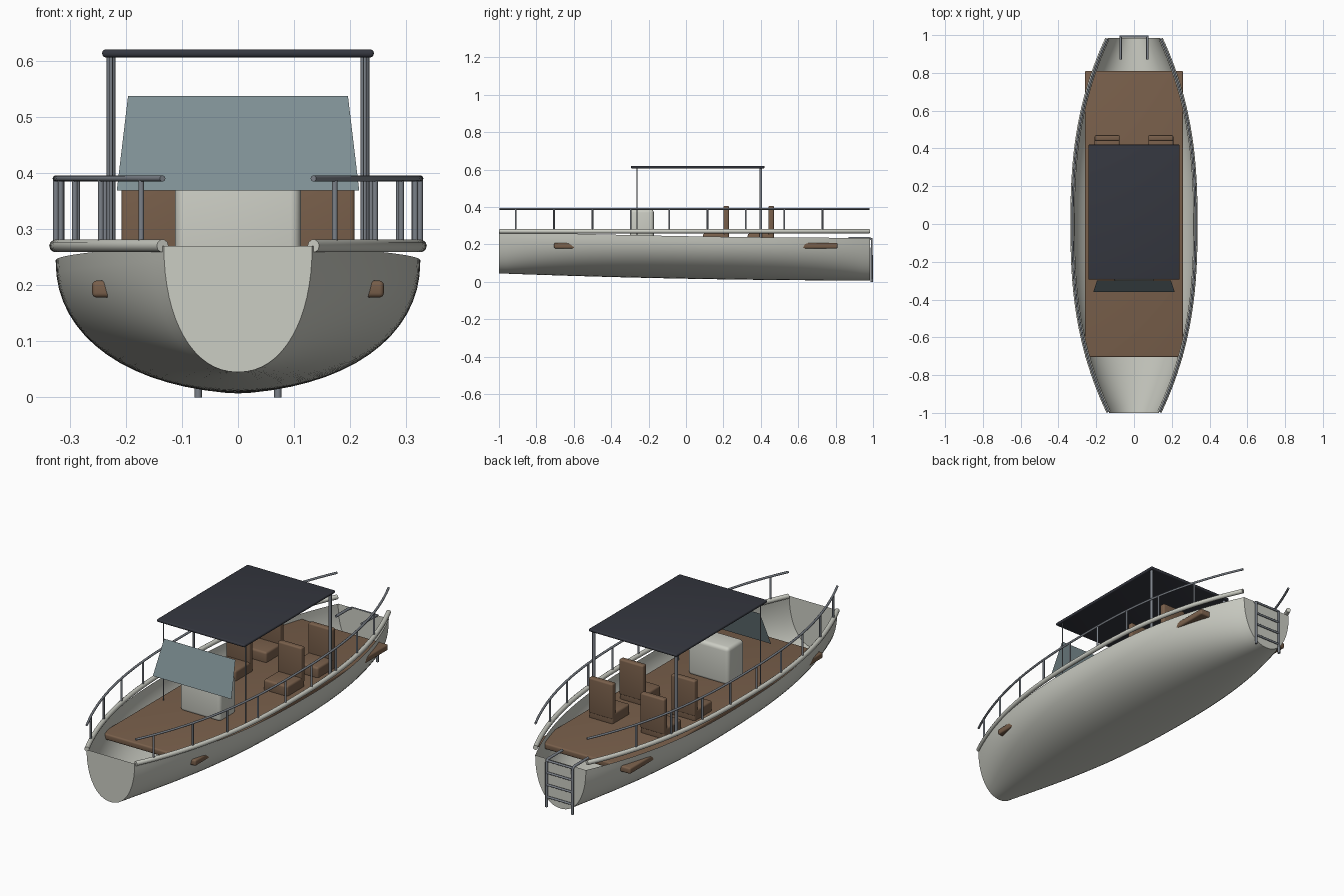
import bpy, bmesh, math

if "Cube" in bpy.data.objects:
    bpy.data.objects.remove(bpy.data.objects["Cube"])


def material(name, rgb):
    m = bpy.data.materials.new(name)
    m.diffuse_color = (*rgb, 1)
    m.use_nodes = True
    m.node_tree.nodes["Principled BSDF"].inputs["Base Color"].default_value = m.diffuse_color
    return m


SHELL = material("shell_white", (0.60, 0.61, 0.55))
BROWN = material("brown", (0.19, 0.115, 0.07))
METAL = material("metal", (0.20, 0.22, 0.25))
DARK = material("canopy_dark", (0.035, 0.038, 0.05))
GLASS = material("glass", (0.21, 0.28, 0.30))


def finish(bm, name, mat, smooth=True):
    bmesh.ops.recalc_face_normals(bm, faces=bm.faces)
    me = bpy.data.meshes.new(name)
    bm.to_mesh(me)
    bm.free()
    ob = bpy.data.objects.new(name, me)
    bpy.context.collection.objects.link(ob)
    me.materials.append(mat)
    if smooth:
        select(ob)
        bpy.ops.object.shade_smooth_by_angle(angle=math.radians(40))
    return ob


def select(ob):
    bpy.ops.object.select_all(action='DESELECT')
    ob.select_set(True)
    bpy.context.view_layer.objects.active = ob


def box(name, x, y, z, mat, bevel=0.005):
    """Rounded box from (min, max) ranges."""
    bm = bmesh.new()
    bmesh.ops.create_cube(bm, size=1)
    for v in bm.verts:
        for i, (a, b) in enumerate((x, y, z)):
            v.co[i] = b if v.co[i] > 0 else a
    bmesh.ops.bevel(bm, geom=bm.edges[:], offset=bevel, segments=4,
                    profile=0.5, affect='EDGES')
    return finish(bm, name, mat)


def tube(name, pts, r, mat=METAL):
    """Round capped tube along a path."""
    cu = bpy.data.curves.new(name, 'CURVE')
    cu.dimensions = '3D'
    cu.bevel_depth = r
    cu.bevel_resolution = 3
    cu.use_fill_caps = True
    sp = cu.splines.new('POLY')
    sp.points.add(len(pts) - 1)
    for p, co in zip(sp.points, pts):
        p.co = (*co, 1)
    ob = bpy.data.objects.new(name, cu)
    bpy.context.collection.objects.link(ob)
    cu.materials.append(mat)
    select(ob)
    bpy.ops.object.convert(target='MESH')
    bpy.ops.object.shade_smooth_by_angle(angle=math.radians(40))
    return ob


def half_width(y):
    return 0.132 + 0.193 * (1 - min(abs(y), 1) ** 2.5)


# Hull: lofted superellipse sections, open on top, flat bow and stern panels
Y0, Y1, NY, NA, EXP = -1.0, 0.985, 48, 32, 2.15
bm = bmesh.new()
rings = []
for j in range(NY + 1):
    y = Y0 + (Y1 - Y0) * j / NY
    k = ((1 - y) / 2) ** 2
    top, bottom, w = 0.235 + 0.035 * k, 0.007 + 0.038 * k, half_width(y)
    ring = []
    for i in range(NA + 1):
        a = math.pi * i / NA
        c, s = math.cos(a), abs(math.sin(a))
        x = math.copysign(abs(c) ** (2 / EXP), c) * w
        ring.append(bm.verts.new((x, y, top - (top - bottom) * s ** (2 / EXP))))
    rings.append(ring)
for r0, r1 in zip(rings, rings[1:]):
    for i in range(NA):
        bm.faces.new((r0[i], r0[i + 1], r1[i + 1], r1[i]))
bm.faces.new(rings[0])
bm.faces.new(rings[-1])
finish(bm, "hull", SHELL)

# Deck floor
box("deck", (-0.26, 0.26), (-0.705, 0.81), (0.178, 0.208), BROWN, 0.008)

# Gunwales, guard rails and stanchions on both sides
ys = [-0.995 + 1.975 * i / 40 for i in range(41)]
for s in (-1, 1):
    tube("gunwale", [(s * half_width(y), y, 0.27) for y in ys], 0.0115, SHELL)
    tube("guard_rail", [(s * half_width(y), y, 0.39) for y in ys], 0.0055)
    for i in range(9):
        y = -0.91 + 0.205 * i
        x = s * half_width(y)
        tube("stanchion", [(x, y, 0.27), (x, y, 0.39)], 0.005)

# Canopy and its posts
box("canopy", (-0.242, 0.242), (-0.295, 0.42), (0.606, 0.62), DARK, 0.006)
for s in (-1, 1):
    tube("canopy_rear_post", [(s * 0.226, 0.40, 0.2), (s * 0.226, 0.40, 0.61)], 0.008)
    tube("canopy_front_post", [(s * 0.226, -0.262, 0.2), (s * 0.226, -0.262, 0.61)], 0.003)

# Console and raked windscreen
box("console", (-0.112, 0.112), (-0.30, -0.172), (0.2, 0.388), SHELL, 0.018)
bm = bmesh.new()
bm.faces.new([bm.verts.new(c) for c in (
    (-0.216, -0.36, 0.369), (0.216, -0.36, 0.369),
    (0.196, -0.30, 0.537), (-0.196, -0.30, 0.537))])
finish(bm, "windscreen", GLASS, False)

# Four seats
for sx in (-0.142, 0.142):
    for y in (0.09, 0.33):
        x = (sx - 0.066, sx + 0.066)
        box("seat_cushion", x, (y, y + 0.138), (0.2, 0.258), BROWN, 0.01)
        box("seat_back", x, (y + 0.11, y + 0.14), (0.23, 0.406), BROWN, 0.008)

# Stern boarding ladder
for s in (-1, 1):
    tube("ladder_rail", [(s * 0.071, 0.87, 0.234), (s * 0.071, 0.975, 0.234),
                         (s * 0.071, 0.993, 0.228), (s * 0.071, 0.993, 0.0)], 0.0065)
for z in (0.05, 0.11, 0.17, 0.23):
    tube("ladder_rung", [(-0.071, 0.993, z), (0.071, 0.993, z)], 0.0055)
